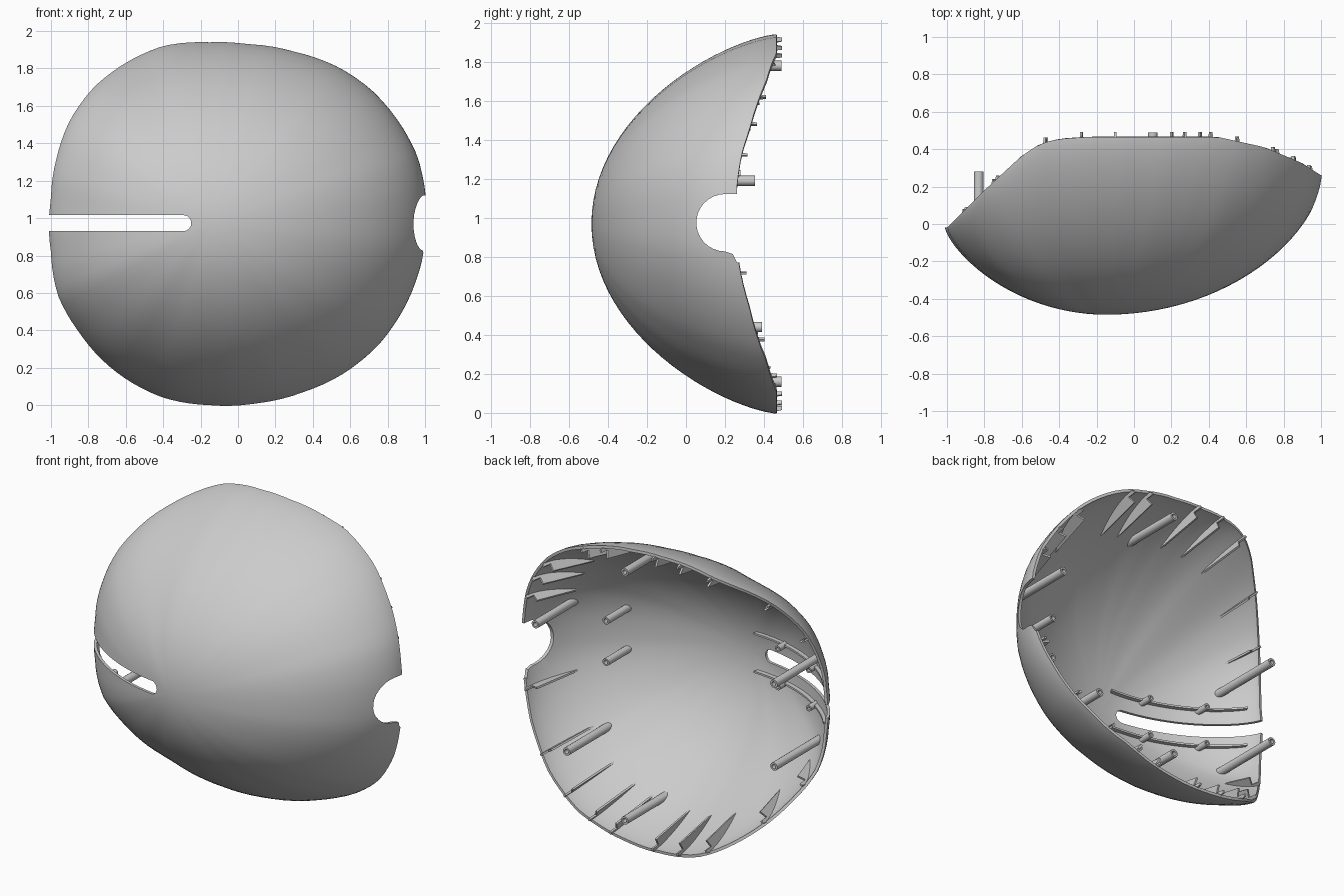
import bpy, bmesh, math
from mathutils import Vector

if "Cube" in bpy.data.objects:
    bpy.data.objects.remove(bpy.data.objects["Cube"])

CX, CZ, Y0 = -0.15, 0.97, -0.485
# Rim outline seen from the front, (x, z)
OUTLINE = [(1, 1.15), (.96, 1.33), (.87, 1.5), (.72, 1.68), (.55, 1.8), (.3, 1.89), (.05, 1.93),
           (-.15, 1.94), (-.4, 1.92), (-.6, 1.83), (-.77, 1.7), (-.9, 1.52), (-.97, 1.32), (-1, 1.1),
           (-1, .82), (-.96, .58), (-.85, .39), (-.68, .2), (-.4, .04), (-.15, 0), (.1, .01),
           (.35, .07), (.55, .16), (.75, .32), (.9, .54), (.97, .72), (1, .85)]
# Rim depth along x, (x, y)
RIM_Y = [(-1, -.02), (-.8, .18), (-.6, .365), (-.5, .43), (-.4, .455), (-.25, .465),
         (.45, .465), (.7, .41), (.9, .325), (1, .26)]
POLAR = sorted((math.atan2(z - CZ, x - CX) % math.tau, math.hypot(x - CX, z - CZ)) for x, z in OUTLINE)
POLAR = [(POLAR[-1][0] - math.tau, POLAR[-1][1])] + POLAR + [(POLAR[0][0] + math.tau, POLAR[0][1])]


def lerp(table, t):
    t = min(max(t, table[0][0]), table[-1][0])
    for (a, va), (b, vb) in zip(table, table[1:]):
        if t <= b:
            return va + (vb - va) * (t - a) / (b - a)


def surf(th, u):
    """Point on the outer shell: angle round the front axis, u = 0 apex to 1 rim."""
    r = lerp(POLAR, th % math.tau)
    c = math.cos(th)
    k = 0.7 + (-0.1 * c * c if c > 0 else 0.03 * c * c)
    g = 1 - max(0, 1 - u * u) ** k
    yr = lerp(RIM_Y, CX + r * c)
    return Vector((CX + r * u * c, Y0 + (yr - Y0) * g, CZ + r * u * math.sin(th)))


def surf_y(x, z):
    th = math.atan2(z - CZ, x - CX)
    u = math.hypot(x - CX, z - CZ) / lerp(POLAR, th % math.tau)
    return surf(th, min(u, 1)).y


def make(name, bm, fix=True):
    if fix:
        bmesh.ops.recalc_face_normals(bm, faces=bm.faces)
    me = bpy.data.meshes.new(name)
    bm.to_mesh(me)
    bm.free()
    ob = bpy.data.objects.new(name, me)
    bpy.context.collection.objects.link(ob)
    return ob


def prism(bm, pts, offset):
    """Polygon extruded along an offset vector."""
    f = bm.faces.new([bm.verts.new(p) for p in pts])
    ext = bmesh.ops.extrude_face_region(bm, geom=[f], use_keep_orig=True)
    vs = [v for v in ext['geom'] if isinstance(v, bmesh.types.BMVert)]
    bmesh.ops.translate(bm, verts=vs, vec=offset)


def activate(ob):
    bpy.ops.object.select_all(action='DESELECT')
    ob.select_set(True)
    bpy.context.view_layer.objects.active = ob


# Domed shell
N, M = 112, 26
bm = bmesh.new()
apex = bm.verts.new(surf(0, 0))
rings = [[bm.verts.new(surf(i * math.tau / N, math.sin(j / M * math.pi / 2))) for i in range(N)]
         for j in range(1, M + 1)]
for i in range(N):
    n = (i + 1) % N
    bm.faces.new((apex, rings[0][i], rings[0][n]))
    for a, b in zip(rings, rings[1:]):
        bm.faces.new((a[i], b[i], b[n], a[n]))
shell = make("shell", bm, fix=False)
activate(shell)
mod = shell.modifiers.new("thickness", 'SOLIDIFY')
mod.thickness, mod.offset = 0.018, -1
bpy.ops.object.modifier_apply(modifier=mod.name)

# Cutters: long rounded slot on the left, hooked notch on the right
bm = bmesh.new()
slot = [(-1.3, -1, .93)] + [(-.293 + .043 * math.cos(math.radians(a)), -1, .973 + .043 * math.sin(math.radians(a)))
                            for a in range(-90, 91, 15)] + [(-1.3, -1, 1.016)]
prism(bm, slot, (0, 2, 0))
slot_cutter = make("slot_cutter", bm)
bm = bmesh.new()
notch = [(.6, .6, 1.122)] + [(.6, .2 + .147 * math.cos(math.radians(a)), .975 + .147 * math.sin(math.radians(a)))
                             for a in range(90, 271, 12)] + [(.6, .24, .815), (.6, .262, .77), (.6, .6, .77)]
prism(bm, notch, (1, 0, 0))
notch_cutter = make("notch_cutter", bm)
for cutter in (slot_cutter, notch_cutter):
    cutter.hide_render = True
    mod = shell.modifiers.new("cut", 'BOOLEAN')
    mod.operation, mod.solver, mod.object = 'DIFFERENCE', 'EXACT', cutter
    activate(shell)
    bpy.ops.object.modifier_apply(modifier=mod.name)
    bpy.data.objects.remove(cutter)
activate(shell)
bpy.ops.object.shade_smooth_by_angle(angle=math.radians(30))


# Hollow screw posts, rooted in the shell and pointing back
def post(name, x, z, end, r=.026, hole=.014):
    bm = bmesh.new()
    loops = []
    for rad, base in ((r, True), (r, False), (hole, False), (hole, True)):
        loop = []
        for i in range(16):
            a = i * math.tau / 16
            px, pz = x + rad * math.cos(a), z + rad * math.sin(a)
            y = surf_y(px, pz) + .01 if base else end
            loop.append(bm.verts.new((px, min(y, end), pz)))
        loops.append(loop)
    for a, b in zip(loops, loops[1:] + loops[:1]):
        for i in range(16):
            n = (i + 1) % 16
            bm.faces.new((a[i], a[n], b[n], b[i]))
    ob = make(name, bm)
    activate(ob)
    bpy.ops.object.shade_smooth_by_angle(angle=math.radians(35))


for x, z, end in [(.1, 1.78, .49), (.1, .16, .49), (.84, 1.19, .355), (.59, .44, .39),
                  (-.83, 1.22, .28), (-.83, .68, .28)]:
    post("screw_post", x, z, end)
for z in (.86, 1.13):
    post("short_post", .6, z, -.03, .024)
for z in (.85, 1.10):
    for x in (-.42, -.74):
        post("slot_post", x, z, surf_y(x, z) + .1, .02, .01)

# Thin ribs following the shell above and below the slot
for z in (.85, 1.10):
    bm = bmesh.new()
    xs = [-.95 + .75 * i / 20 for i in range(21)]
    outer = [(x, surf_y(x, z) + .012, z) for x in xs]
    inner = [(x + .012, surf_y(x, z) + .045, z) for x in reversed(xs)]
    prism(bm, outer + inner, (0, 0, .012))
    make("slot_rib", bm)

# Triangular locating fins around the rim, each with a small tab past the edge
for deg in (27, 18, -13, -33, 36, 57, 65, 87, 98, 110, 130, 148,
            -48, -60, -69, -87, -98, -110, -130, -148):
    th = math.radians(deg)
    rim = surf(th, 1)
    inward = Vector((-math.cos(th), 0, -math.sin(th)))
    side = Vector((math.sin(th), 0, -math.cos(th))) * .012
    back = Vector((0, 1, 0))
    wall = [surf(th, u) + inward * .012 for u in (.86, .9, .94, .975)]
    pts = wall + [rim + inward * .012 - back * .005, rim + inward * .018 + back * .028,
                  rim + inward * .035 + back * .028, rim + inward * .04 - back * .03,
                  rim + inward * .085 - back * .005]
    bm = bmesh.new()
    prism(bm, [p - side / 2 for p in pts], side)
    make("rim_fin", bm)
